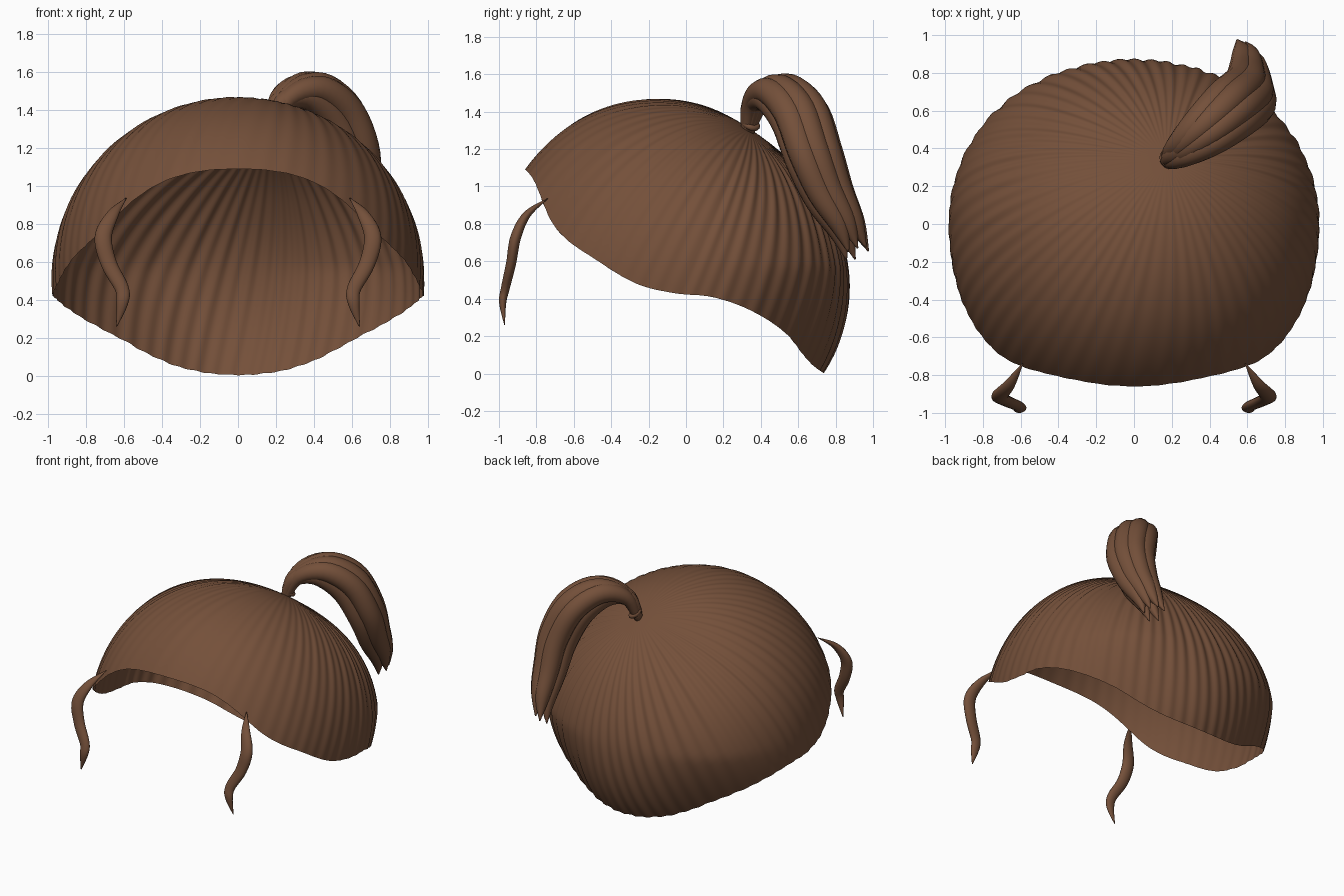
import bpy, bmesh, math
from mathutils import Vector

cube = bpy.data.objects.get("Cube")
if cube:
    bpy.data.objects.remove(cube, do_unlink=True)

hair = bpy.data.materials.new("brown_hair")
hair.use_nodes = True
colour = (0.175, 0.08, 0.042, 1)
hair.diffuse_color = colour
hair.node_tree.nodes["Principled BSDF"].inputs["Base Color"].default_value = colour


def sample(keys, t):
    """Smooth curve through evenly spaced keys (numbers or vectors)."""
    last = len(keys) - 1
    t = max(0, min(last, t))
    i = min(int(t), last - 1)
    f = t - i
    a, b, c, d = (keys[max(0, min(last, i + k))] for k in (-1, 0, 1, 2))
    return b + (c - a) * (f / 2) + (a * 2 - b * 5 + c * 4 - d) * (f * f / 2) \
        + (b * 3 - a - c * 3 + d) * (f ** 3 / 2)


def skin(name, rings, start=None, end=None):
    """Join closed rings of points into a smooth mesh, with optional end points."""
    bm = bmesh.new()
    rows = [[bm.verts.new(p) for p in ring] for ring in rings]
    n = len(rows[0])
    for low, high in zip(rows, rows[1:]):
        for j in range(n):
            k = (j + 1) % n
            bm.faces.new((low[j], low[k], high[k], high[j]))
    for tip, row in ((start, rows[0]), (end, rows[-1])):
        if tip is not None:
            v = bm.verts.new(tip)
            for j in range(n):
                bm.faces.new((v, row[j], row[(j + 1) % n]))
    bmesh.ops.recalc_face_normals(bm, faces=bm.faces[:])
    mesh = bpy.data.meshes.new(name)
    bm.to_mesh(mesh)
    bm.free()
    mesh.materials.append(hair)
    mesh.polygons.foreach_set("use_smooth", [True] * len(mesh.polygons))
    obj = bpy.data.objects.new(name, mesh)
    bpy.context.collection.objects.link(obj)


def lock(name, keys, side_hint, flat=1.0, steps=36, sides=14):
    """Tapered strand through (x, y, z, radius) keys."""
    keys = [Vector(k) for k in keys]
    last = len(keys) - 1
    rings = []
    for i in range(steps + 1):
        t = last * i / steps
        p = sample(keys, t)
        along = (sample(keys, t + 0.05) - sample(keys, t - 0.05)).to_3d().normalized()
        across = (side_hint - along * side_hint.dot(along)).normalized()
        out = along.cross(across)
        r = max(p.w, 0.003)
        rings.append([p.to_3d() + across * (r * math.cos(a)) + out * (r * flat * math.sin(a))
                      for a in (math.tau * j / sides for j in range(sides))])
    skin(name, rings, keys[0].to_3d(), keys[-1].to_3d())


# Swept-back cap of hair: pleats run from the knot to a sloping rim
CENTRE = Vector((0, 0, 0.5))
SIDE_RADII = [1.07, 1.06, 1.045, 1.025, 0.955, 0.86, 0.842, 0.87, 0.885, 0.885]
RIM_HEIGHTS = [1.09, 0.76, 0.6, 0.48, 0.43, 0.41, 0.34, 0.21, 0.0]


def dome_radius(d):
    angle = math.degrees(math.atan2(d.z, -d.y))
    if angle < -90:
        angle += 360
    weight = max(0, 1 - d.x * d.x) ** 1.5
    base = 0.98 + (sample(SIDE_RADII, angle / 30 + 1) - 0.98) * weight
    # Full front corners, back corners that tuck in towards the nape
    corner = 0.025 if d.y < 0 else min(0, 0.2 * d.z - 0.015)
    return base * (1 + corner * (2 * d.x * d.y) ** 2)


def power(v, e):
    return math.copysign(abs(v) ** e, v)


def rim_direction(a):
    s, c = math.sin(a), math.cos(a)
    e = 0.91 if c < 0 else 1.0
    y = -0.03 + power(c, e) * (0.83 if c < 0 else 0.77)
    z = sample(RIM_HEIGHTS, (y + 0.86) / 0.2)
    return (Vector((0.97 * power(s, e), y, z)) - CENTRE).normalized()


knot = Vector((0.17, 0.34, 1.3))
pole = (knot - CENTRE).normalized()
SEGMENTS, RINGS = 432, 40
rims = [rim_direction(math.tau * j / SEGMENTS) for j in range(SEGMENTS)]
rings = []
for i in range(1, RINGS + 1):
    u = i / RINGS
    ring = []
    for j, rim in enumerate(rims):
        a = math.tau * j / SEGMENTS
        d = pole.slerp(rim, u)
        # Pleats are deepest at the back and fade at the knot, brow and rim
        fade = max(0, min(1, 2.2 * (u - 0.08))) * (1 - 0.6 * u)
        depth = (0.006 + 0.003 * math.cos(a)) * fade
        wave = math.cos(60 * a + 2 * math.sin(3 * a)) + 0.4 * math.sin(31 * a)
        ring.append(CENTRE + d * (dome_radius(d) + depth * wave))
    rings.append(ring)
skin("hair_cap", rings, CENTRE + pole * dome_radius(pole))

# Ponytail: overlapping strands that arch from the knot and fan out at the tips
TAIL = [(0.17, 0.33, 1.29, 0.025), (0.24, 0.38, 1.46, 0.05), (0.38, 0.49, 1.51, 0.072),
        (0.52, 0.61, 1.4, 0.08), (0.61, 0.69, 1.18, 0.078), (0.62, 0.77, 0.97, 0.07),
        (0.61, 0.86, 0.8, 0.052), (0.59, 0.92, 0.65, 0.004)]
SPREAD = [0.012, 0.04, 0.07, 0.09, 0.09, 0.075, 0.06, 0.07]
across = Vector((0.68, -0.73, 0))
outward = Vector((0.5, 0.55, 0.6)).normalized()
STRANDS = [(-1, 0.1), (-0.4, 0.55), (0.4, 0.45), (1, 0), (0.5, -0.9), (-0.4, -0.9)]
for n, (lateral, lift) in enumerate(STRANDS):
    keys = []
    for (x, y, z, r), s in zip(TAIL, SPREAD):
        p = Vector((x, y, z)) + across * (lateral * s) + outward * (lift * s)
        keys.append((*p, r))
    lock(f"ponytail_strand_{n + 1}", keys, across)

# Band around the root of the ponytail
bpy.ops.mesh.primitive_torus_add(major_segments=28, minor_segments=10,
                                 major_radius=0.038, minor_radius=0.016,
                                 location=(0.185, 0.345, 1.335))
band = bpy.context.object
band.name = "ponytail_band"
band.rotation_euler = Vector((0.07, 0.06, 0.12)).to_track_quat("Z", "Y").to_euler()
band.data.materials.append(hair)
bpy.ops.object.shade_smooth()

# Loose curled locks in front of the ears
CURL = [(0.59, -0.74, 0.935, 0.003), (0.66, -0.85, 0.85, 0.032), (0.71, -0.91, 0.73, 0.045),
        (0.68, -0.935, 0.59, 0.042), (0.612, -0.965, 0.46, 0.037), (0.61, -0.98, 0.38, 0.03),
        (0.64, -0.97, 0.26, 0.003)]
for side, name in ((1, "left_front_lock"), (-1, "right_front_lock")):
    lock(name, [(side * x, y, z, r) for x, y, z, r in CURL], Vector((1, 0, 0)), flat=0.65)
